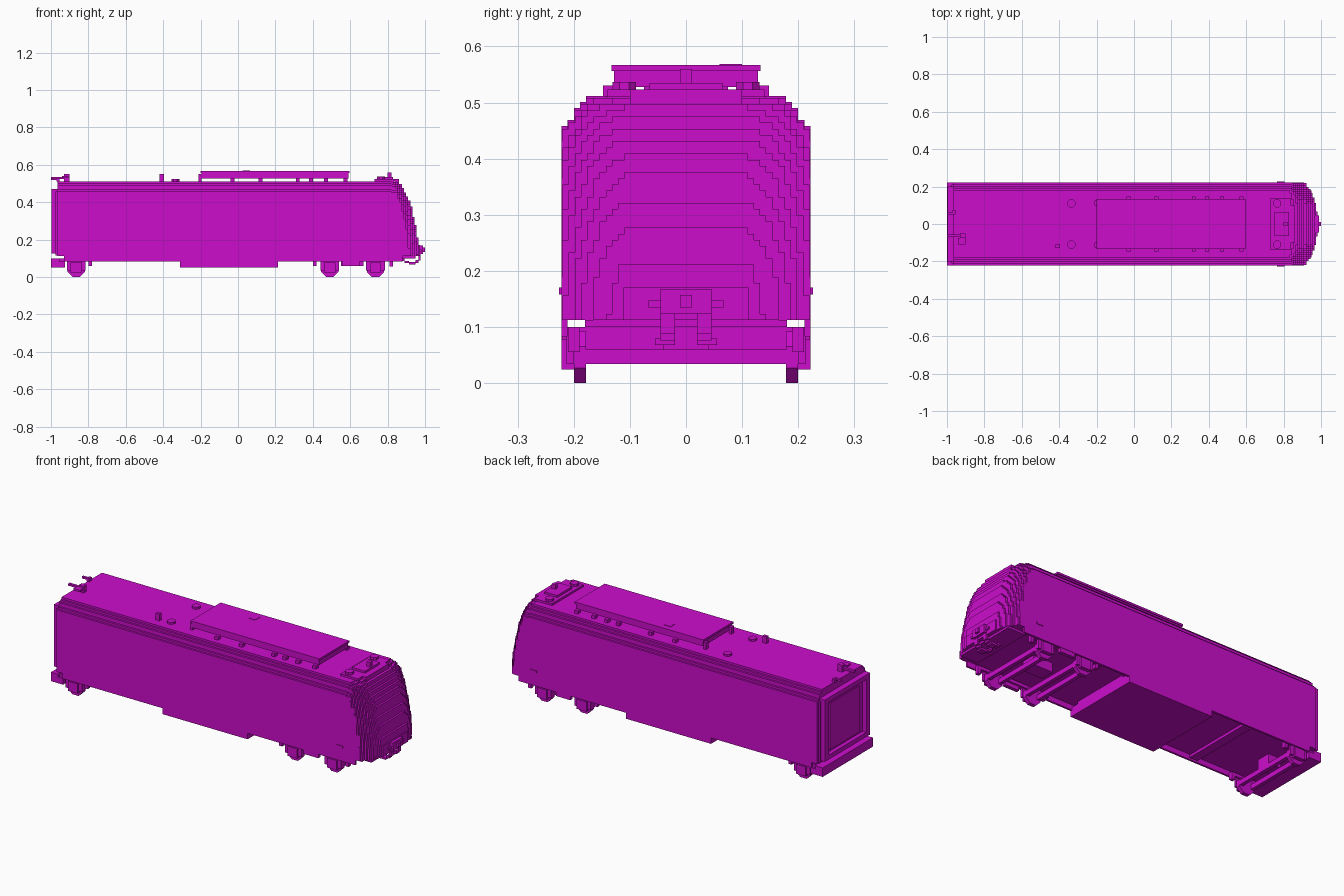
import bpy, bmesh, math
from mathutils import Matrix

cube = bpy.data.objects.get("Cube")
if cube:
    bpy.data.objects.remove(cube, do_unlink=True)

V = 0.011  # block size used for all stepped shapes

COLOUR = (0.604, 0.004, 0.604, 1)
paint = bpy.data.materials.new("magenta_paint")
paint.use_nodes = True
paint.diffuse_color = COLOUR
paint.node_tree.nodes["Principled BSDF"].inputs["Base Color"].default_value = COLOUR


def finish(name, bm):
    bmesh.ops.recalc_face_normals(bm, faces=bm.faces)
    mesh = bpy.data.meshes.new(name)
    bm.to_mesh(mesh)
    bm.free()
    mesh.materials.append(paint)
    ob = bpy.data.objects.new(name, mesh)
    bpy.context.collection.objects.link(ob)
    return ob


def boxes(name, *ranges):
    """One object of boxes, each (x0, x1, y0, y1, z0, z1)."""
    bm = bmesh.new()
    for x0, x1, y0, y1, z0, z1 in ranges:
        m = Matrix.Translation(((x0 + x1) / 2, (y0 + y1) / 2, (z0 + z1) / 2))
        bmesh.ops.create_cube(bm, size=1, matrix=m @ Matrix.Diagonal((x1 - x0, y1 - y0, z1 - z0, 1)))
    return finish(name, bm)


def both(*ranges):
    """Add the copy mirrored across the centre line."""
    return list(ranges) + [(a, b, -d, -c, e, f) for a, b, c, d, e, f in ranges]


def prism(bm, outline, x0, x1):
    """Extrude a (y, z) outline from x0 to x1."""
    face = bm.faces.new([bm.verts.new((x0, y, z)) for y, z in outline])
    new = bmesh.ops.extrude_face_region(bm, geom=[face])["geom"]
    bmesh.ops.translate(bm, vec=(x1 - x0, 0, 0), verts=[v for v in new if isinstance(v, bmesh.types.BMVert)])


def stair(rows, bottom):
    """Symmetric stepped outline from (half width, top z) rows."""
    right, z = [], bottom
    for w, top in rows:
        right += [(w, z), (w, top)]
        z = top
    return right + [(-y, z) for y, z in reversed(right)]


def disc(name, x, y, z, r, h, axis="Z", sides=8):
    bm = bmesh.new()
    m = Matrix.Translation((x, y, z))
    if axis == "Y":
        m = m @ Matrix.Rotation(math.pi / 2, 4, "X")
    m = m @ Matrix.Rotation(math.pi / sides, 4, "Z")
    bmesh.ops.create_cone(bm, cap_ends=True, segments=sides, radius1=r, radius2=r, depth=h, matrix=m)
    return finish(name, bm)


# Main body with a stepped roof edge
ROOF = [(0.222, 0.458), (0.211, 0.469), (0.2, 0.49), (0.189, 0.501), (0.178, 0.512)]
FLOOR, CAB = 0.112, 0.822
bm = bmesh.new()
prism(bm, stair(ROOF, FLOOR), -0.965, CAB)
finish("body_shell", bm)
boxes("side_skirts", *both((-0.93, 0.88, 0.211, 0.222, 0.083, FLOOR)))

# Cab nose: slices that shrink towards the front
NOSE = [(0.112, 0.966), (0.2, 0.962), (0.285, 0.947), (0.38, 0.925), (0.44, 0.903),
        (0.49, 0.875), (0.513, 0.835)]


def nose_x(z):
    for (z0, x0), (z1, x1) in zip(NOSE, NOSE[1:]):
        if z <= z1:
            return x0 + (x1 - x0) * (z - z0) / (z1 - z0)
    return NOSE[-1][1]


def half_width(x, z):
    depth = nose_x(z) - x
    if depth <= 0:
        return 0
    roof = next((w for w, top in ROOF if z < top), 0.178)
    return min(roof, round((0.095 + 0.127 * math.sqrt(depth / 0.055)) / V) * V)


bm = bmesh.new()
x = CAB
while x < 0.964:
    rows, z = [], FLOOR
    while z < 0.511:
        w = half_width(x + V / 2, z + V / 2)
        if w <= 0:
            break
        top = min(z + V, 0.512)
        if rows and abs(rows[-1][0] - w) < 1e-5:
            rows[-1] = (w, top)
        else:
            rows.append((w, top))
        z += V
    if rows:
        prism(bm, stair(rows, FLOOR), x, x + V)
    x += V
finish("cab_nose", bm)
boxes("nose_lower_panel", (0.96, 0.972, -0.111, 0.111, FLOOR, 0.17))
boxes("side_lamps", *both((0.765, 0.805, 0.22, 0.226, 0.158, 0.17)))

# Open gangway frame at the rear
boxes("rear_gangway_frame", (-0.998, -0.96, -0.2, 0.2, 0.445, 0.47),
      (-0.998, -0.96, -0.2, 0.2, 0.125, 0.15),
      *both((-0.998, -0.96, 0.165, 0.2, 0.15, 0.445)))
boxes("rear_gangway_rim", (-0.975, -0.96, -0.211, 0.211, 0.115, 0.458))
boxes("rear_gangway_door", (-0.98, -0.96, -0.13, 0.13, 0.16, 0.42))

# Underframe
boxes("rear_end_beam", (-1, -0.925, -0.222, 0.222, 0.05, 0.083),
      (-1, -0.955, -0.222, 0.222, 0.083, 0.1))
boxes("equipment_box", (-0.31, 0.215, -0.222, 0.222, 0.05, 0.1),
      (-0.31, 0.215, -0.17, 0.17, 0.1, 0.115))
boxes("floor_cross_beam", (-0.57, -0.52, -0.2, 0.2, 0.085, 0.1),
      (-0.56, -0.53, -0.16, 0.16, 0.1, 0.115))
boxes("front_bogie_frame", (0.55, 0.67, -0.04, 0.04, 0.06, 0.115),
      *both((0.38, 0.83, 0.19, 0.21, 0.082, 0.1), (0.56, 0.65, 0.2, 0.22, 0.06, 0.09),
            (0.40, 0.42, 0.19, 0.21, 0.06, 0.085), (0.81, 0.83, 0.19, 0.21, 0.055, 0.085)))
boxes("rear_bogie_frame", (-0.9, -0.82, -0.04, 0.04, 0.06, 0.115),
      *both((-0.955, -0.78, 0.19, 0.21, 0.082, 0.1), (-0.8, -0.78, 0.19, 0.21, 0.06, 0.085)))

# Wheelsets: wheels, axle boxes and paired cross bars
for n, cx in enumerate((-0.865, 0.49, 0.735), 1):
    for side, s in (("left", 1), ("right", -1)):
        disc(f"wheel_{n}_{side}", cx, s * 0.189, 0.046, 0.05, 0.022, "Y")
    boxes(f"axle_boxes_{n}", *both((cx - 0.03, cx + 0.03, 0.2, 0.222, 0.024, 0.078),
                                   (cx - 0.05, cx + 0.05, 0.2, 0.213, 0.034, 0.09)))
    boxes(f"axle_bars_{n}", (cx - 0.045, cx - 0.025, -0.2, 0.2, 0.034, 0.06),
          (cx + 0.025, cx + 0.045, -0.2, 0.2, 0.034, 0.06))

# Coupler with ears and hoses
boxes("coupler", (0.955, 0.988, -0.045, 0.045, 0.124, 0.168),
      (0.985, 1.0, -0.011, 0.011, 0.135, 0.157),
      *both((0.96, 0.98, 0.045, 0.067, 0.135, 0.147)))
boxes("coupler_hoses", *both((0.88, 0.891, 0.02, 0.045, 0.085, 0.112),
                             (0.891, 0.913, 0.02, 0.045, 0.075, 0.086),
                             (0.913, 0.95, 0.02, 0.055, 0.068, 0.079),
                             (0.95, 0.965, 0.02, 0.045, 0.076, 0.09),
                             (0.965, 0.976, 0.02, 0.045, 0.088, 0.125)))
boxes("nose_under_tray", (0.84, 0.95, -0.18, 0.18, 0.1, FLOOR))

# Roof unit on short posts
boxes("roof_unit", (-0.195, 0.59, -0.128, 0.128, 0.528, 0.56),
      (-0.2, 0.595, -0.133, 0.133, 0.556, 0.567))
boxes("roof_unit_posts", *both(*[(px - 0.01, px + 0.01, 0.125, 0.148, 0.51, 0.53)
                                 for px in (-0.03, 0.12, 0.32, 0.39, 0.47, 0.575)]))
boxes("roof_unit_clips", *both((-0.21, -0.195, 0.1, 0.125, 0.51, 0.55)))
boxes("roof_unit_vent", (0.025, 0.065, 0.06, 0.1, 0.566, 0.569))

# Roof discs, antennas and the raised cab plate
for name, px, z in (("middle", -0.335, 0.517), ("cab", 0.765, 0.53)):
    for side, s in (("left", 1), ("right", -1)):
        disc(f"{name}_roof_disc_{side}", px, s * 0.11, z, 0.023, 0.013)
boxes("cab_roof_plate", (0.73, 0.84, -0.14, 0.14, 0.51, 0.523),
      (0.84, 0.862, -0.1, 0.1, 0.495, 0.523), (0.75, 0.83, -0.065, 0.065, 0.52, 0.535))
boxes("roof_antennas", (-0.42, -0.395, -0.128, -0.11, 0.51, 0.55),
      (0.8, 0.822, -0.011, 0.011, 0.53, 0.56))

# Cable brackets at the rear of the roof
boxes("rear_cable_brackets", (-0.93, -0.9, -0.075, -0.05, 0.51, 0.55),
      (-1, -0.9, -0.07, -0.055, 0.525, 0.536), (-0.94, -0.9, -0.11, -0.075, 0.53, 0.541),
      (-0.97, -0.955, 0.05, 0.075, 0.51, 0.53), (-1, -0.965, 0.05, 0.062, 0.52, 0.531))
